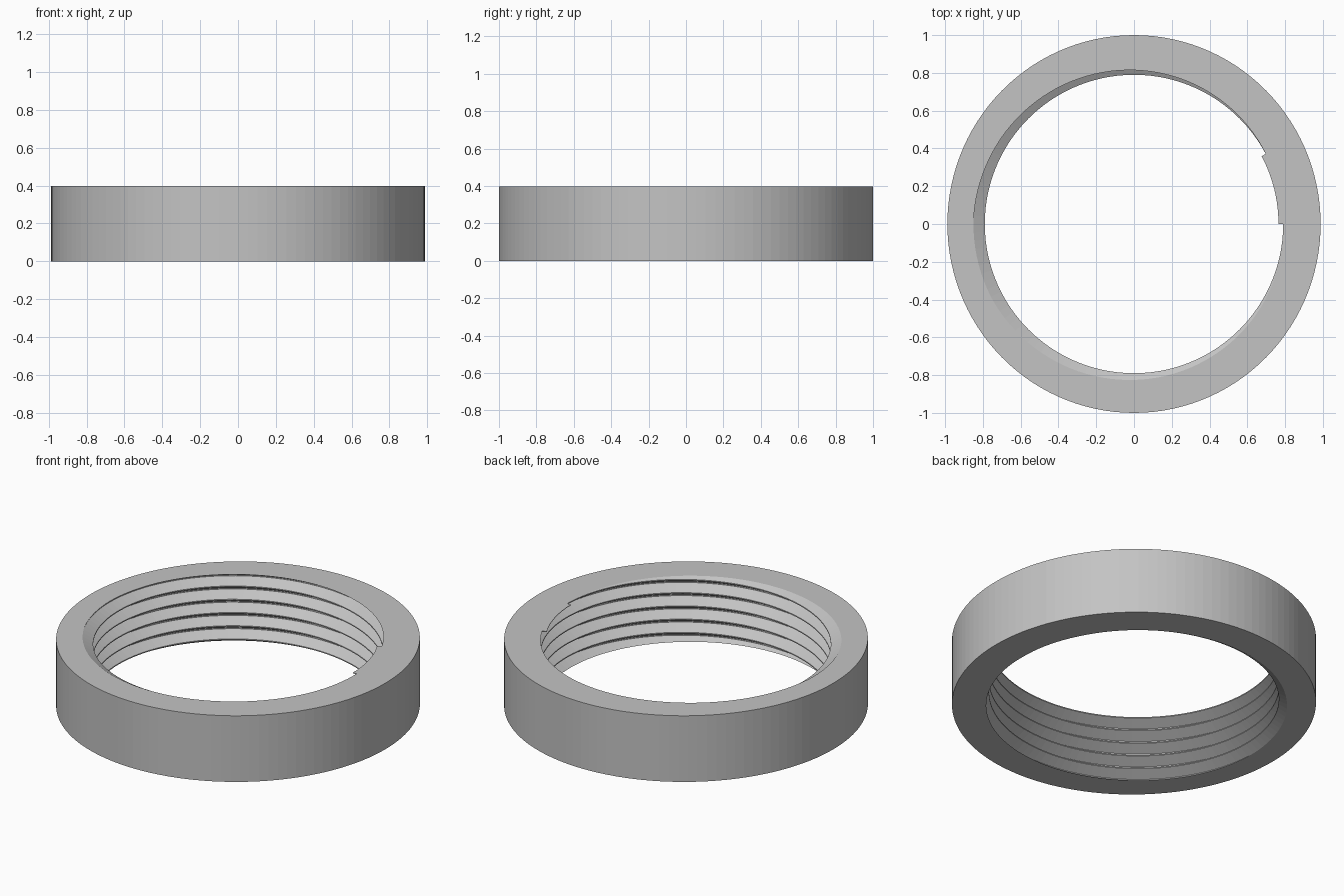
import bpy, bmesh
from math import sin, cos, radians

HEIGHT = 0.398
TURNS = 5
PITCH = HEIGHT / TURNS
CREST, ROOT = 0.79, 0.85           # inner and outer radius of the thread
FLAT = PITCH * 14 / 360            # half width of the crest and root flats
OUTER_X, OUTER_Y = 0.988, 1.0
SEGMENTS = 120
START = 14                         # angle where the crest meets the top face

cube = bpy.data.objects.get("Cube")
if cube:
    bpy.data.objects.remove(cube, do_unlink=True)

grey = bpy.data.materials.new("plain_grey")
grey.use_nodes = True
colour = (0.55, 0.55, 0.55, 1)
grey.diffuse_color = colour
grey.node_tree.nodes["Principled BSDF"].inputs["Base Color"].default_value = colour


def finish(name, bm):
    bmesh.ops.remove_doubles(bm, verts=bm.verts, dist=1e-5)
    bmesh.ops.dissolve_degenerate(bm, edges=bm.edges, dist=1e-6)
    bmesh.ops.recalc_face_normals(bm, faces=bm.faces)
    mesh = bpy.data.meshes.new(name)
    bm.to_mesh(mesh)
    bm.free()
    mesh.materials.append(grey)
    obj = bpy.data.objects.new(name, mesh)
    bpy.context.collection.objects.link(obj)
    return obj


def thread_radius(z, phase):
    """Radius of the bore at height z, a truncated 60 degree thread."""
    t = ((z - HEIGHT) / PITCH - phase) % 1
    gap = min(t, 1 - t) * PITCH
    depth = (gap - FLAT) / (PITCH / 2 - 2 * FLAT)
    return CREST + (ROOT - CREST) * min(max(depth, 0), 1)


def ring_section(angle):
    """Closed cross-section: thread from bottom to top, then the outer wall."""
    phase = (angle - START) / 360
    a = radians(angle)
    points = []
    for k in range(-TURNS - 2, 2):
        crest_z = HEIGHT + PITCH * (phase + k)
        for offset in (-FLAT, FLAT, PITCH / 2 - FLAT, PITCH / 2 + FLAT):
            z = min(max(crest_z + offset, 0), HEIGHT)
            r = thread_radius(z, phase)
            points.append((r * cos(a), r * sin(a), z))
    for z in (HEIGHT, 0):
        points.append((OUTER_X * cos(a), OUTER_Y * sin(a), z))
    return points


def skin(bm, sections):
    """Join neighbouring closed sections with quads."""
    rows = [[bm.verts.new(p) for p in s] for s in sections]
    for a, b in zip(rows, rows[1:]):
        for i in range(len(a)):
            j = (i + 1) % len(a)
            bm.faces.new((a[i], a[j], b[j], b[i]))
    return rows


# Ring with the helical inner thread
bm = bmesh.new()
skin(bm, [ring_section(360 * i / SEGMENTS) for i in range(SEGMENTS + 1)])
finish("threaded_ring", bm)

# Thin lip where the thread runs out at the top
bm = bmesh.new()
lip = []
for i in range(11):
    a = radians(2 * START * i / 10)
    lip.append([(r * cos(a), r * sin(a), z) for r, z in (
        (0.765, HEIGHT), (0.80, HEIGHT), (0.80, HEIGHT - 0.008), (0.765, HEIGHT - 0.003))])
rows = skin(bm, lip)
bm.faces.new(rows[0])
bm.faces.new(rows[-1])
finish("thread_end_lip", bm)
